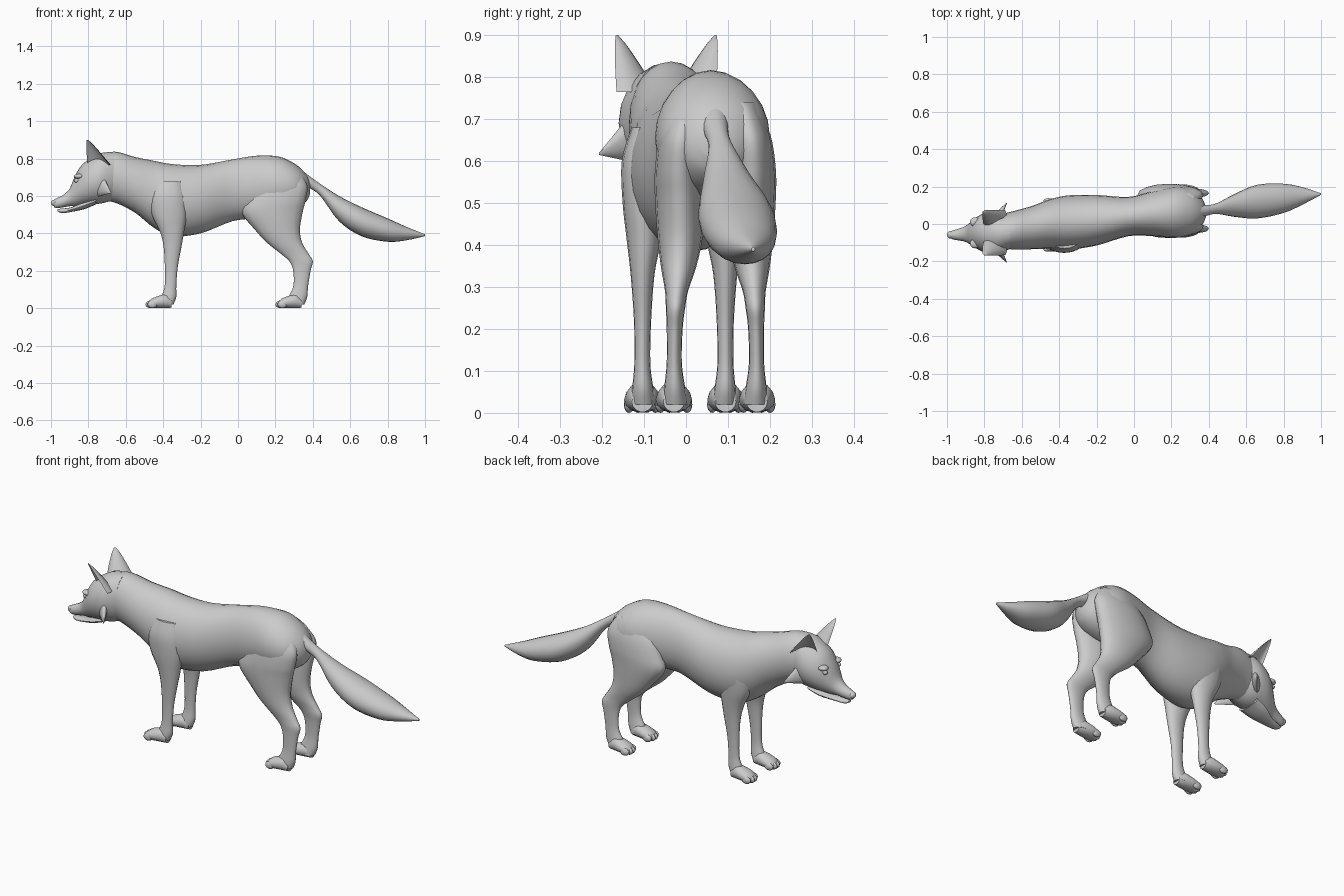
import bpy, bmesh, math
from mathutils import Vector

if "Cube" in bpy.data.objects:
    bpy.data.objects.remove(bpy.data.objects["Cube"])

fur = bpy.data.materials.new("grey_fur")
fur.use_nodes = True
GREY = (0.6, 0.6, 0.6, 1)
fur.diffuse_color = GREY
fur.node_tree.nodes["Principled BSDF"].inputs["Base Color"].default_value = GREY


def finish(bm, name, angle=60):
    bmesh.ops.recalc_face_normals(bm, faces=bm.faces)
    me = bpy.data.meshes.new(name)
    bm.to_mesh(me)
    bm.free()
    ob = bpy.data.objects.new(name, me)
    bpy.context.collection.objects.link(ob)
    me.materials.append(fur)
    bpy.ops.object.select_all(action='DESELECT')
    ob.select_set(True)
    bpy.context.view_layer.objects.active = ob
    bpy.ops.object.shade_smooth_by_angle(angle=math.radians(angle))
    return ob


def spline(rows, steps):
    """Catmull-Rom refinement of a list of equal-length rows."""
    out = []
    for i in range(len(rows) - 1):
        quad = [rows[max(i - 1, 0)], rows[i], rows[i + 1], rows[min(i + 2, len(rows) - 1)]]
        for s in range(steps):
            t = s / steps
            out.append([0.5 * (2 * b + (c - a) * t + (2 * a - 5 * b + 4 * c - d) * t * t
                               + (3 * b - a - 3 * c + d) * t ** 3) for a, b, c, d in zip(*quad)])
    return out + [list(rows[-1])]


def skin(rings, name, angle=60):
    """Bridge closed rings of points and cap both ends."""
    bm = bmesh.new()
    loops = [[bm.verts.new(p) for p in ring] for ring in rings]
    for a, b in zip(loops, loops[1:]):
        for i in range(len(a)):
            j = (i + 1) % len(a)
            bm.faces.new((a[i], a[j], b[j], b[i]))
    bm.faces.new(loops[0])
    bm.faces.new(loops[-1])
    return finish(bm, name, angle)


def circle(n):
    return [(math.cos(math.tau * i / n), math.sin(math.tau * i / n)) for i in range(n)]


def long_loft(name, rows, n=20, steps=4):
    """Upright rings along x; each row is x, y, top, bottom, half width."""
    return skin([[(x, y + w * c, (top + bot) / 2 + (top - bot) / 2 * s) for c, s in circle(n)]
                 for x, y, top, bot, w in spline(rows, steps)], name)


def limb_loft(name, rows, middle, side, n=16, steps=4):
    """Level rings along z; each row is z, front x, back x, inner and outer offset."""
    return skin([[((f + b) / 2 + (b - f) / 2 * c,
                   middle + side * ((i + o) / 2 + (o - i) / 2 * s), z) for c, s in circle(n)]
                 for z, f, b, i, o in spline(rows, steps)], name)


def ball(name, loc, size):
    bm = bmesh.new()
    bmesh.ops.create_uvsphere(bm, u_segments=12, v_segments=8, radius=1)
    for v in bm.verts:
        v.co = Vector(loc) + Vector(a * b for a, b in zip(v.co, size))
    return finish(bm, name)


# Torso and neck, with a gentle sideways bend
long_loft("torso", [
    (-.76, -.045, .815, .58, .085), (-.66, -.035, .837, .565, .10), (-.55, -.02, .808, .51, .115),
    (-.45, 0, .788, .43, .132), (-.35, .008, .77, .385, .145), (-.2, .02, .766, .40, .135),
    (-.03, .04, .795, .465, .105), (.1, .055, .815, .48, .12), (.22, .063, .81, .5, .137),
    (.31, .065, .768, .53, .12), (.365, .065, .715, .57, .07), (.385, .065, .67, .61, .025)], n=24)

# Tail
long_loft("tail", [
    (.29, .065, .775, .70, .035), (.37, .07, .715, .65, .03), (.44, .082, .665, .60, .028),
    (.54, .10, .60, .465, .062), (.66, .12, .54, .385, .09), (.80, .137, .48, .355, .078),
    (.9, .15, .435, .363, .047), (1.0, .16, .395, .385, .004)])

# Head, jaw and nose
HEAD = -.047
long_loft("head", [
    (-.985, -.058, .58, .54, .016), (-.965, -.058, .59, .535, .025), (-.93, -.056, .608, .54, .033),
    (-.9, -.053, .64, .545, .043), (-.87, -.05, .71, .545, .063), (-.835, HEAD, .766, .55, .088),
    (-.79, HEAD, .80, .555, .108), (-.73, HEAD, .83, .56, .112), (-.66, HEAD, .835, .58, .085)])
long_loft("lower_jaw", [
    (-.965, -.058, .53, .518, .012), (-.94, -.057, .533, .508, .022), (-.89, -.053, .54, .515, .034),
    (-.82, HEAD, .57, .53, .06), (-.76, HEAD, .59, .555, .07)], n=12)
ball("nose", (-.983, -.058, .563), (.017, .02, .017))


def ear(name, side):
    """Cupped shell: crescent sections that shrink toward the tip."""
    rings = []
    for k in range(8):
        t = k / 7
        half = .066 * (1 - t) ** .8 + .004
        centre = Vector((-.745 - .06 * t, .08 + .038 * t, .765 + .135 * t))
        across, out = Vector((.83, .55, 0)), Vector((-.55, .83, 0))
        ring = []
        for depth, order in ((.75, range(9)), (.45, range(7, 0, -1))):
            for i in order:
                a = math.pi * i / 8
                p = centre + half * (across * math.cos(a) - out * depth * math.sin(a))
                ring.append((p.x, HEAD + side * p.y, p.z))
        rings.append(ring)
    skin(rings, name, 50)


def cheek(name, side):
    """Pointed fur tuft sweeping back and out from the cheek."""
    rings = []
    for k in range(7):
        t = k / 6
        r = 1 - .97 * t
        x, y, z = -.775 + .095 * t, .045 + .115 * t, .675 - .058 * t
        rings.append([(x + .06 * r * c, HEAD + side * (y + .02 * r * c), z + .085 * r * s)
                      for c, s in circle(12)])
    skin(rings, name)


FRONT_LEG = [
    (.68, -.44, -.30, .05, .125), (.60, -.47, -.28, .05, .148), (.50, -.46, -.275, .05, .146),
    (.41, -.418, -.288, .055, .136), (.33, -.398, -.302, .07, .127), (.22, -.391, -.322, .078, .119),
    (.12, -.392, -.33, .08, .118), (.06, -.41, -.33, .073, .123), (.02, -.42, -.345, .068, .125)]
BACK_LEG = [
    (.74, .14, .32, .02, .10), (.66, .08, .37, .03, .132), (.58, .04, .362, .03, .144),
    (.51, .02, .345, .025, .144), (.42, .09, .331, .03, .138), (.35, .155, .343, .045, .13),
    (.29, .23, .378, .065, .12), (.25, .275, .4, .072, .118), (.2, .295, .388, .078, .116),
    (.12, .296, .375, .08, .116), (.06, .27, .37, .072, .122), (.02, .26, .355, .066, .125)]

for side, label in ((-1, "right"), (1, "left")):
    ear(label + "_ear", side)
    cheek(label + "_cheek", side)
    ball(label + "_eye", (-.862, HEAD + side * .058, .682), (.014, .012, .012))
    ball(label + "_brow", (-.85, HEAD + side * .058, .705), (.028, .025, .014))
    # Legs, with paws and toes
    for part, rows, middle, toe_x in (("front", FRONT_LEG, -.005, -.5), ("back", BACK_LEG, .07, .195)):
        name = label + "_" + part
        limb_loft(name + "_leg", rows, middle, side)
        y = middle + side * .099
        long_loft(name + "_paw", [
            (toe_x + .02, y, .035, .002, .028), (toe_x + .04, y, .052, 0, .041),
            (toe_x + .075, y, .066, 0, .043), (toe_x + .115, y, .075, 0, .036),
            (toe_x + .145, y, .05, .002, .025)], n=14, steps=3)
        for i in range(4):
            off = (i - 1.5) * .021
            ball(f"{name}_toe_{i + 1}", (toe_x + .027 + abs(off) * .5, y + off, .02),
                 (.027, .0125, .02))
